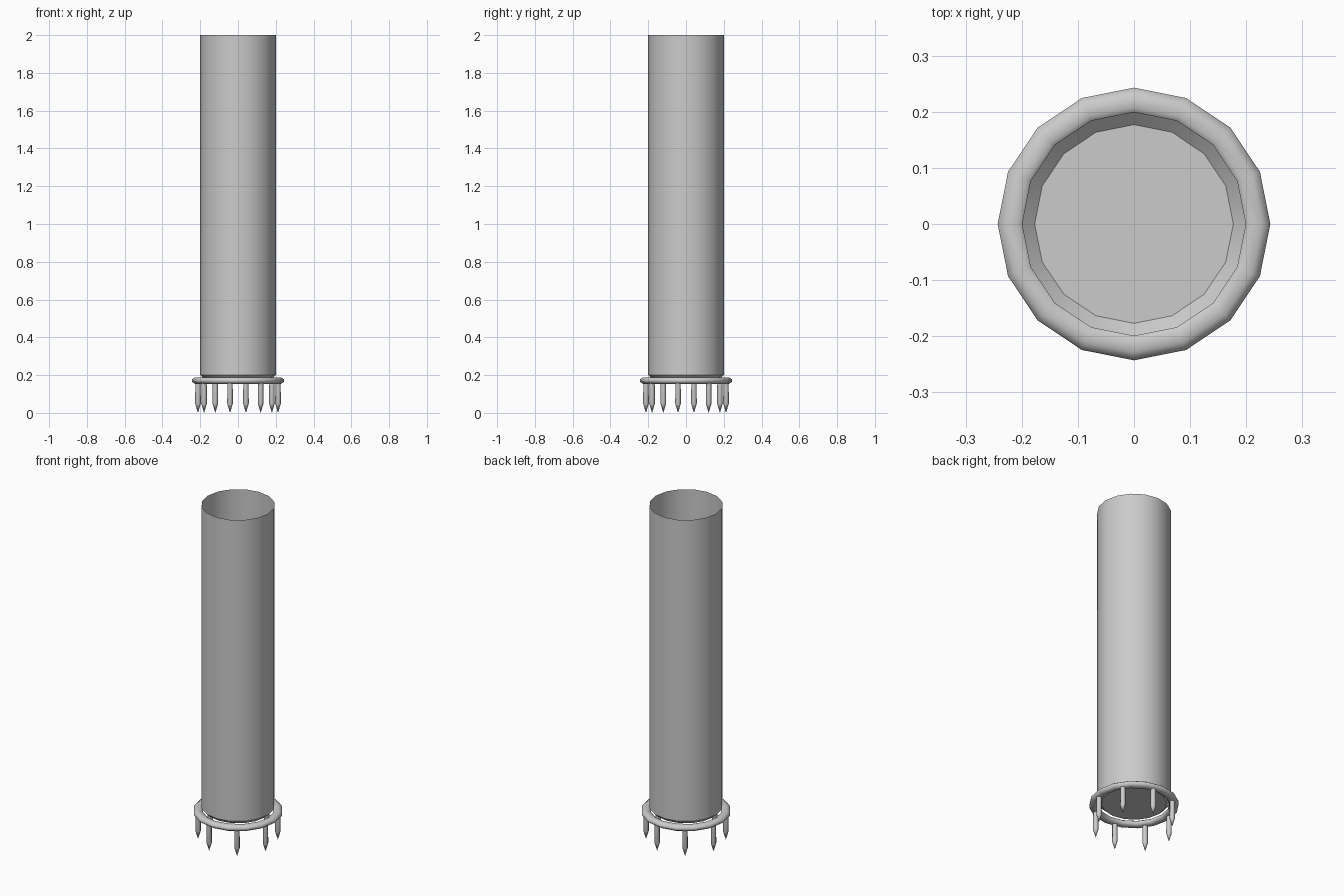
import bpy, bmesh
from math import cos, sin, pi, radians

cube = bpy.data.objects.get("Cube")
if cube:
    bpy.data.objects.remove(cube, do_unlink=True)

grey = bpy.data.materials.new("light_grey")
grey.use_nodes = True
colour = (0.6, 0.6, 0.6, 1)
grey.diffuse_color = colour
grey.node_tree.nodes["Principled BSDF"].inputs["Base Color"].default_value = colour


def lathe(name, profile, sides, centre=(0, 0), closed=False, cap_end=False, angle=50):
    """Spin an (r, z) profile about a vertical axis."""
    bm = bmesh.new()
    rings = []
    for r, z in profile:
        turns = [2 * pi * i / sides for i in range(sides)]
        rings.append([bm.verts.new((r * cos(t), r * sin(t), z)) for t in turns])
    pairs = list(zip(rings, rings[1:]))
    if closed:
        pairs.append((rings[-1], rings[0]))
    for a, b in pairs:
        for i in range(sides):
            j = (i + 1) % sides
            bm.faces.new((a[i], b[i], b[j], a[j]))
    if cap_end:
        bm.faces.new(rings[-1][::-1])
    bmesh.ops.remove_doubles(bm, verts=bm.verts, dist=1e-5)
    mesh = bpy.data.meshes.new(name)
    bm.to_mesh(mesh)
    bm.free()
    mesh.materials.append(grey)
    obj = bpy.data.objects.new(name, mesh)
    obj.location = (centre[0], centre[1], 0)
    bpy.context.collection.objects.link(obj)
    bpy.ops.object.select_all(action="DESELECT")
    obj.select_set(True)
    bpy.context.view_layer.objects.active = obj
    bpy.ops.object.shade_smooth_by_angle(angle=radians(angle))
    return obj


# Thin open tube with a bevelled, closed foot
lathe("tube", [(0.2, 2), (0.2, 0.2), (0.177, 0.178)], 16, cap_end=True, angle=40)

# Rounded flange ring around the foot
section = [(0.218 + 0.025 * cos(t), 0.171 + 0.017 * sin(t))
           for t in (pi / 8 + k * pi / 4 for k in range(8))]
section = [(0.218 + (r - 0.218) / cos(pi / 8), 0.171 + (z - 0.171) / cos(pi / 8))
           for r, z in section]
lathe("base_ring", section, 16, closed=True, angle=60)

# Eight pointed pins under the ring
for k in range(8):
    a = radians(-101.25 + 45 * k)
    lathe(f"pin_{k + 1}", [(0.014, 0.165), (0.015, 0.05), (0, 0)], 8,
          centre=(0.216 * cos(a), 0.216 * sin(a)), angle=60)
